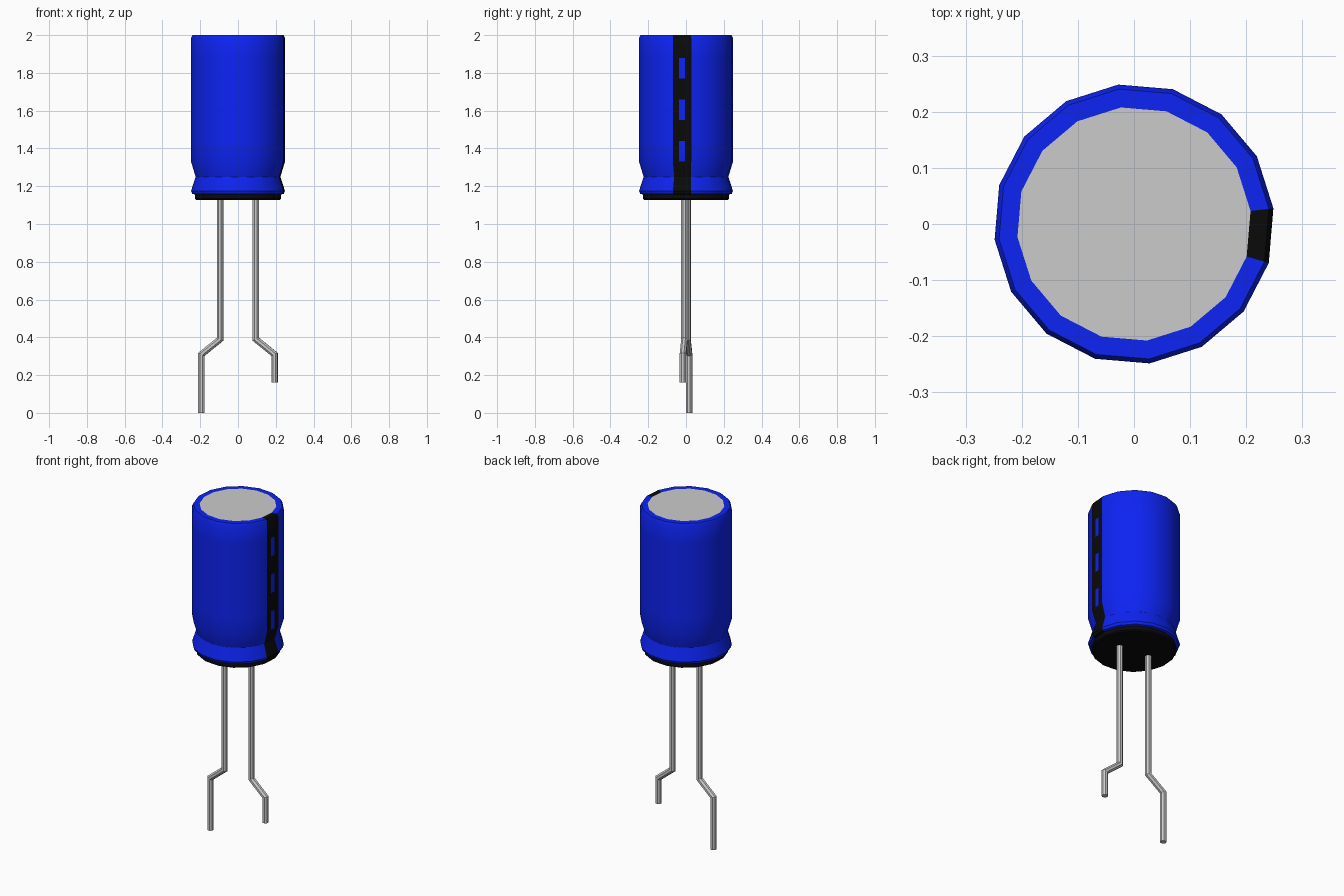
import bpy, math
from mathutils import Matrix

if "Cube" in bpy.data.objects:
    bpy.data.objects.remove(bpy.data.objects["Cube"])

TURN = Matrix.Rotation(math.radians(-4.85), 4, 'Z')   # whole part is turned slightly
SIDES = 16


def material(name, rgb):
    m = bpy.data.materials.new(name)
    m.diffuse_color = (*rgb, 1)
    m.use_nodes = True
    m.node_tree.nodes["Principled BSDF"].inputs["Base Color"].default_value = m.diffuse_color
    return m


BLUE = material("blue_sleeve", (0.004, 0.017, 0.9))
BLACK = material("black", (0.003, 0.003, 0.003))


def make(name, verts, faces, mats=(), indices=None):
    me = bpy.data.meshes.new(name)
    me.from_pydata(verts, [], faces)
    for m in mats:
        me.materials.append(m)
    if indices:
        for p, i in zip(me.polygons, indices):
            p.material_index = i
    me.transform(TURN)
    ob = bpy.data.objects.new(name, me)
    bpy.context.collection.objects.link(ob)
    bpy.ops.object.select_all(action='DESELECT')
    ob.select_set(True)
    bpy.context.view_layer.objects.active = ob
    bpy.ops.object.shade_smooth_by_angle(angle=math.radians(30))
    return ob


def ring(r, z, split=1):
    """16-gon whose first side faces +x; that side may be split into strips."""
    corner = [(r * math.cos(a), r * math.sin(a)) for a in
              (2 * math.pi * (k - 0.5) / SIDES for k in range(SIDES))]
    (ax, ay), (bx, by) = corner[0], corner[1]
    pts = [(ax + (bx - ax) * t / split, ay + (by - ay) * t / split) for t in range(split)]
    return [(x, y, z) for x, y in pts + corner[1:]]


def loft(rings, cap_start=False, cap_end=False):
    n = len(rings[0])
    verts = [v for r in rings for v in r]
    faces = [(j * n + i, j * n + (i + 1) % n, (j + 1) * n + (i + 1) % n, (j + 1) * n + i)
             for j in range(len(rings) - 1) for i in range(n)]
    if cap_start:
        faces.append(tuple(reversed(range(n))))
    if cap_end:
        faces.append(tuple(range(len(verts) - n, len(verts))))
    return verts, faces


# Sleeve: crimped can with a black stripe on one side, broken by three blue windows
profile = [(0.225, 1.155), (0.244, 1.16), (0.25, 1.175), (0.226, 1.25)]
first = len(profile)
profile += [(0.25, 1.33 + 0.11 * k) for k in range(6)]
profile += [(0.25, 1.985), (0.242, 2.0), (0.209, 2.0)]
verts, faces = loft([ring(r, z, 3) for r, z in profile])
cols = SIDES + 2
colours = []
for f in range(len(faces)):
    row, col = divmod(f, cols)
    window = col == 1 and row in (first, first + 2, first + 4)
    colours.append(1 if col < 3 and not window else 0)
make("sleeve", verts, faces, (BLUE, BLACK), colours)

# Bare metal top
make("metal_top", ring(0.209, 2.0), [tuple(range(SIDES))])

# Rubber plug underneath
plug = [(0.222, 1.128), (0.23, 1.134), (0.23, 1.158), (0.222, 1.165)]
make("rubber_plug", *loft([ring(r, z) for r, z in plug], True, True), (BLACK,))


# Bent wire leads with mitred bends, one cut shorter
def lead(name, side, end):
    path = [(0.194, end, 0), (0.194, 0.31, 0.48), (0.095, 0.39, 0.48), (0.095, 1.14, 0)]
    rings = []
    for x, z, tilt in path:
        rings.append([(side * x + 0.018 * math.cos(a), 0.018 * math.sin(a),
                       z + side * tilt * 0.018 * math.cos(a))
                      for a in (2 * math.pi * (k + 0.5) / 8 for k in range(8))])
    ob = make(name, *loft(rings, True, True))
    bpy.ops.object.shade_smooth_by_angle(angle=math.radians(48))
    return ob


lead("long_lead", -1, 0.0)
lead("short_lead", 1, 0.16)
